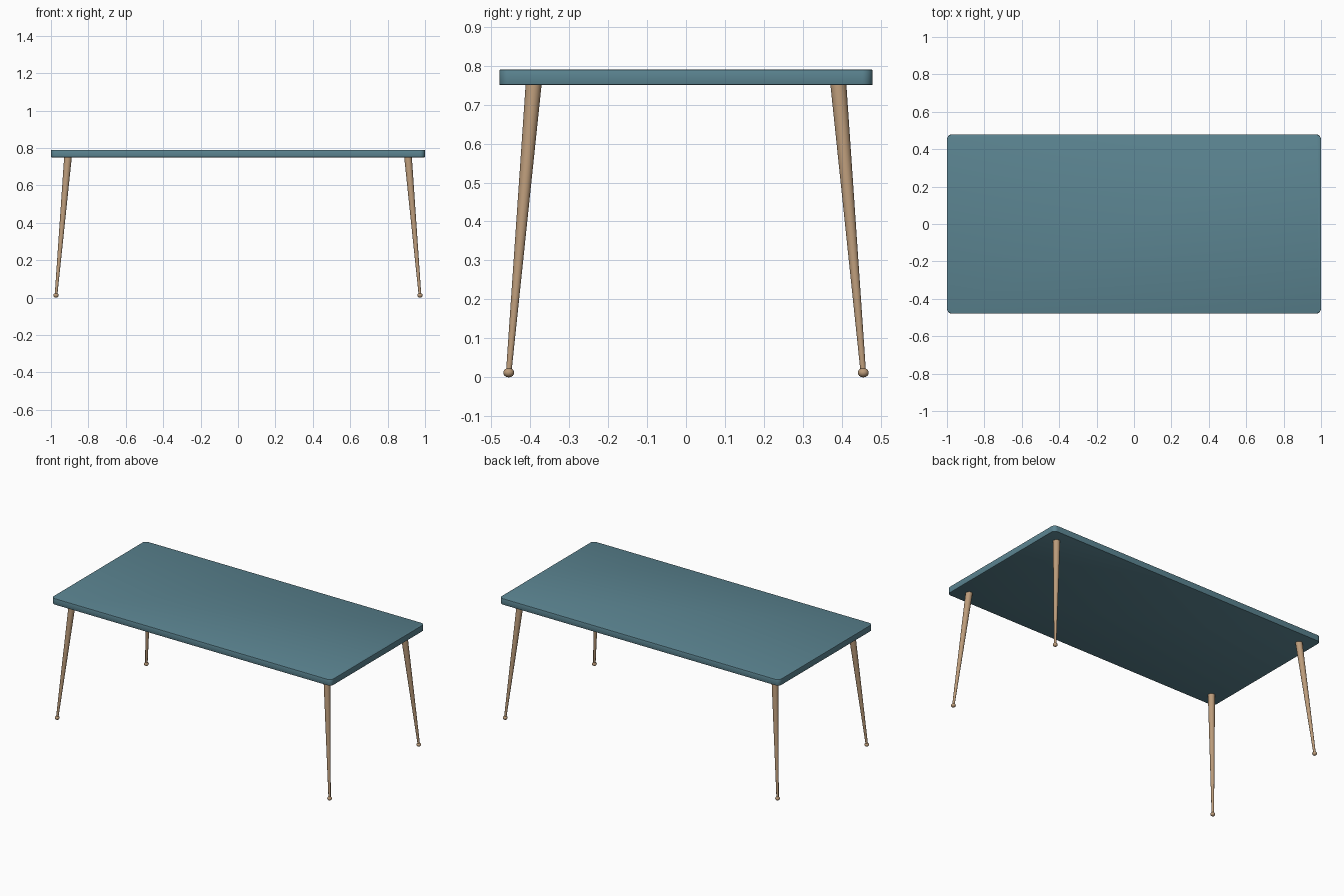
import bpy, bmesh, math
from mathutils import Vector

if "Cube" in bpy.data.objects:
    bpy.data.objects.remove(bpy.data.objects["Cube"])


def material(name, rgb):
    m = bpy.data.materials.new(name)
    m.diffuse_color = (*rgb, 1)
    m.use_nodes = True
    m.node_tree.nodes["Principled BSDF"].inputs["Base Color"].default_value = m.diffuse_color
    return m


teal = material("teal paint", (0.105, 0.232, 0.284))
wood = material("light wood", (0.50, 0.33, 0.195))


def finish(name, bm, mat, angle=35):
    bmesh.ops.recalc_face_normals(bm, faces=bm.faces)
    me = bpy.data.meshes.new(name)
    bm.to_mesh(me)
    bm.free()
    me.materials.append(mat)
    ob = bpy.data.objects.new(name, me)
    bpy.context.collection.objects.link(ob)
    bpy.ops.object.select_all(action='DESELECT')
    bpy.context.view_layer.objects.active = ob
    ob.select_set(True)
    bpy.ops.object.shade_smooth_by_angle(angle=math.radians(angle))
    return ob


# Tabletop: slab with rounded corners and slightly softened rims
bm = bmesh.new()
bmesh.ops.create_cube(bm, size=1)
for v in bm.verts:
    v.co = (v.co.x * 2, v.co.y * 0.958, 0.77 + v.co.z * 0.04)
upright = [e for e in bm.edges if abs(e.verts[0].co.z - e.verts[1].co.z) > 0.01]
bmesh.ops.bevel(bm, geom=upright, offset=0.027, segments=8, profile=0.5, affect='EDGES')
rims = [e for e in bm.edges if abs(e.verts[0].co.z - e.verts[1].co.z) < 1e-4]
bmesh.ops.bevel(bm, geom=rims, offset=0.003, segments=2, profile=0.5, affect='EDGES')
finish("tabletop", bm, teal)


# Leg: tapered, splayed round rod ending in a small ball foot
SIDES = 24
def leg(name, sx, sy):
    top, foot = Vector((0.909 * sx, 0.391 * sy, 0.752)), Vector((0.973 * sx, 0.455 * sy, 0.012))
    bm = bmesh.new()
    rings = []
    for c, r in ((foot, 0.007), (top, 0.0205)):
        rings.append([bm.verts.new((c.x + r * math.cos(a), c.y + r * math.sin(a), c.z))
                      for a in (2 * math.pi * i / SIDES for i in range(SIDES))])
    for i in range(SIDES):
        j = (i + 1) % SIDES
        bm.faces.new((rings[0][i], rings[0][j], rings[1][j], rings[1][i]))
    for ring in rings:
        bm.faces.new(ring)
    finish(name, bm, wood)

    bm = bmesh.new()
    bmesh.ops.create_uvsphere(bm, u_segments=SIDES, v_segments=12, radius=0.014)
    for v in bm.verts:
        v.co = (v.co.x + foot.x, v.co.y + foot.y, v.co.z * 12 / 14 + 0.012)
    finish(name.replace("leg", "foot"), bm, wood, 60)


for sx, side in ((-1, "left"), (1, "right")):
    for sy, end in ((-1, "front"), (1, "back")):
        leg(f"{end}_{side}_leg", sx, sy)
